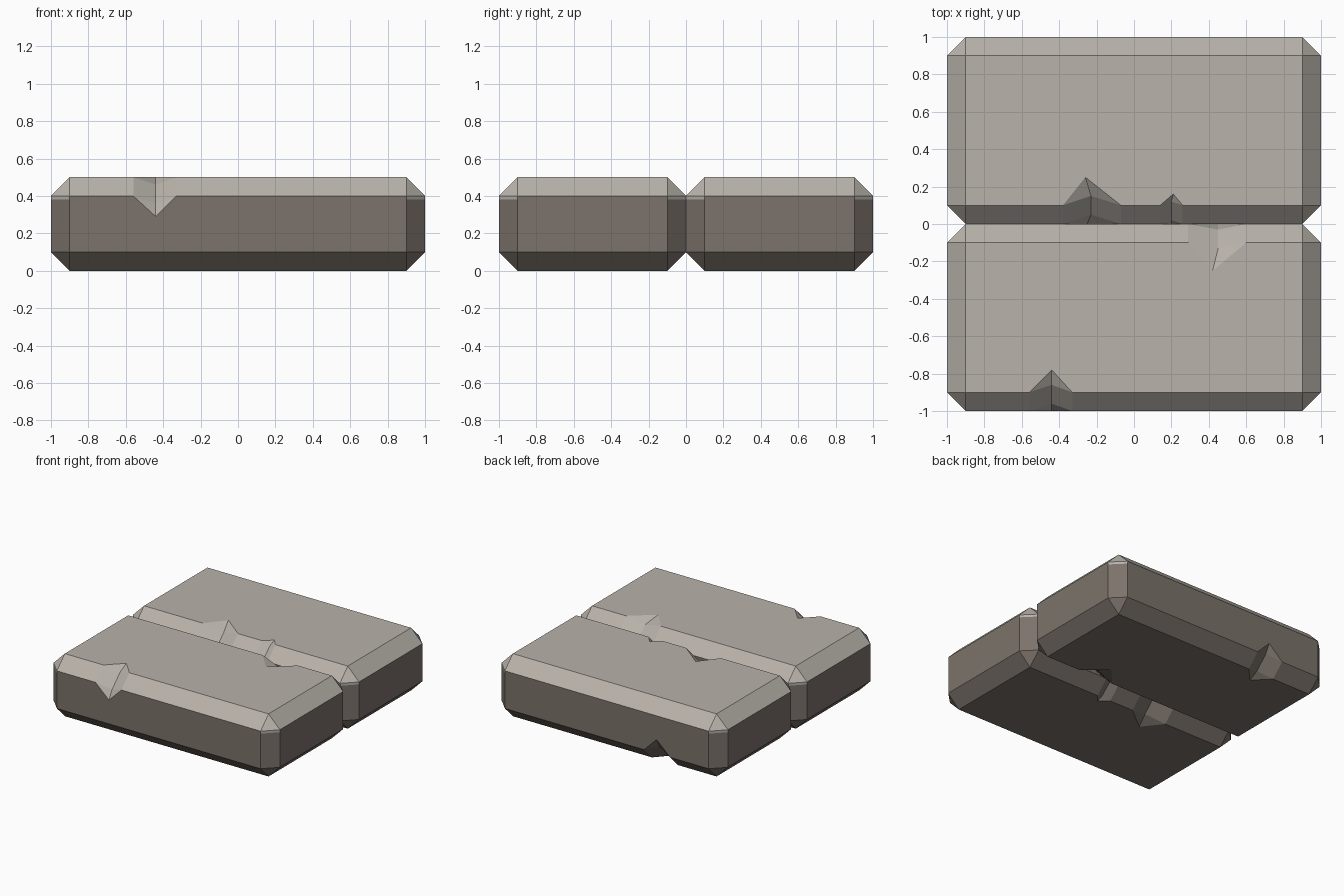
import bpy, bmesh
from mathutils import Vector, Matrix

if "Cube" in bpy.data.objects:
    bpy.data.objects.remove(bpy.data.objects["Cube"])


def material(name, rgb):
    m = bpy.data.materials.new(name)
    m.diffuse_color = (*rgb, 1)
    m.use_nodes = True
    m.node_tree.nodes["Principled BSDF"].inputs["Base Color"].default_value = m.diffuse_color
    return m


GREY = material("worn_top_stone", (0.479, 0.445, 0.402))
BROWN = material("brown_side_stone", (0.202, 0.171, 0.147))
BEVEL, BAND = 0.1, 0.38


def split_at(bm, x, y, z):
    """Insert a vertex on the long edge running along x at (y, z)."""
    for e in bm.edges:
        a, b = e.verts
        if all(abs(v.co.y - y) < 1e-4 and abs(v.co.z - z) < 1e-4 for v in e.verts):
            if min(a.co.x, b.co.x) < x < max(a.co.x, b.co.x):
                return bmesh.utils.edge_split(e, a, (x - a.co.x) / (b.co.x - a.co.x))[1]


def join(a, b, coords=()):
    """Cut the face shared by two vertices, optionally through a new point."""
    face = next(f for f in a.link_faces if f in set(b.link_faces))
    bmesh.utils.face_split(face, a, b, coords=list(coords))


def chip(bm, rear, under, xs, tip, mid1, mid2, low):
    """Chip a bevelled edge. Points are (x, inset from side, depth from top)."""
    def at(x, d, h):
        return Vector((x, -d if rear else d - 1, h if under else 0.5 - h))
    rows = []
    for d, h in ((BEVEL, 0), (0, BEVEL)):
        rows.append([split_at(bm, *at(x, d, h)) for x in xs])
    for a, b in zip(*rows):
        join(a, b)
    for (l, m, r), p in zip(rows, (tip, low)):
        # the wide face is the one holding l, m and r together
        face = next(f for f in l.link_faces if m in f.verts and r in f.verts)
        bmesh.utils.face_split(face, l, r, coords=[at(*p)])
        apex = min(bm.verts, key=lambda v: (v.co - at(*p)).length)
        join(apex, m)
    rows[0][1].co = at(*mid1)
    rows[1][1].co = at(*mid2)


def slab(name, turned):
    bm = bmesh.new()
    bmesh.ops.create_cube(bm, size=1, matrix=Matrix.Translation((0, -0.5, 0.25))
                          @ Matrix.Diagonal((2, 1, 0.5, 1)))
    bmesh.ops.bevel(bm, geom=bm.edges[:], offset=BEVEL, segments=1,
                    affect='EDGES', profile=0.5)
    # front chip, rear top chip, two rear underside chips
    chip(bm, False, False, (-0.56, -0.44, -0.33), (-0.44, 0.22, 0),
         (-0.44, 0.14, 0.04), (-0.44, 0.04, 0.14), (-0.44, 0, 0.21))
    chip(bm, True, False, (0.29, 0.45, 0.60), (0.42, 0.25, 0),
         (0.45, 0.13, 0.04), (0.45, 0.03, 0.13), (0.45, 0, 0.22))
    chip(bm, True, True, (-0.38, -0.23, -0.07), (-0.26, 0.25, 0),
         (-0.23, 0.15, 0.05), (-0.23, 0.05, 0.15), (-0.25, 0, 0.23))
    chip(bm, True, True, (0.14, 0.20, 0.26), (0.21, 0.16, 0),
         (0.20, 0.12, 0.03), (0.20, 0.02, 0.12), (0.20, 0, 0.15))
    if turned:  # same slab turned over about the x axis
        for v in bm.verts:
            v.co = (v.co.x, -v.co.y, 0.5 - v.co.z)
    bmesh.ops.recalc_face_normals(bm, faces=bm.faces[:])

    # grey band at the top of the upright corner bevels
    bm.normal_update()
    corners = [f for f in bm.faces if abs(f.normal.z) < 0.01
               and abs(f.normal.x) > 0.5 and abs(f.normal.y) > 0.5
               and abs(f.calc_center_median().x) > 0.9]
    geom = set(corners)
    for f in corners:
        geom.update(f.edges)
        geom.update(f.verts)
    bmesh.ops.bisect_plane(bm, geom=list(geom), plane_co=(0, 0, BAND),
                           plane_no=(0, 0, 1))

    # upper faces grey, the rest brown
    for f in bm.faces:
        f.material_index = 0 if f.calc_center_median().z > 0.32 else 1
    mesh = bpy.data.meshes.new(name)
    bm.to_mesh(mesh)
    bm.free()
    mesh.materials.append(GREY)
    mesh.materials.append(BROWN)
    bpy.context.collection.objects.link(bpy.data.objects.new(name, mesh))


slab("front_slab", False)
slab("rear_slab", True)
